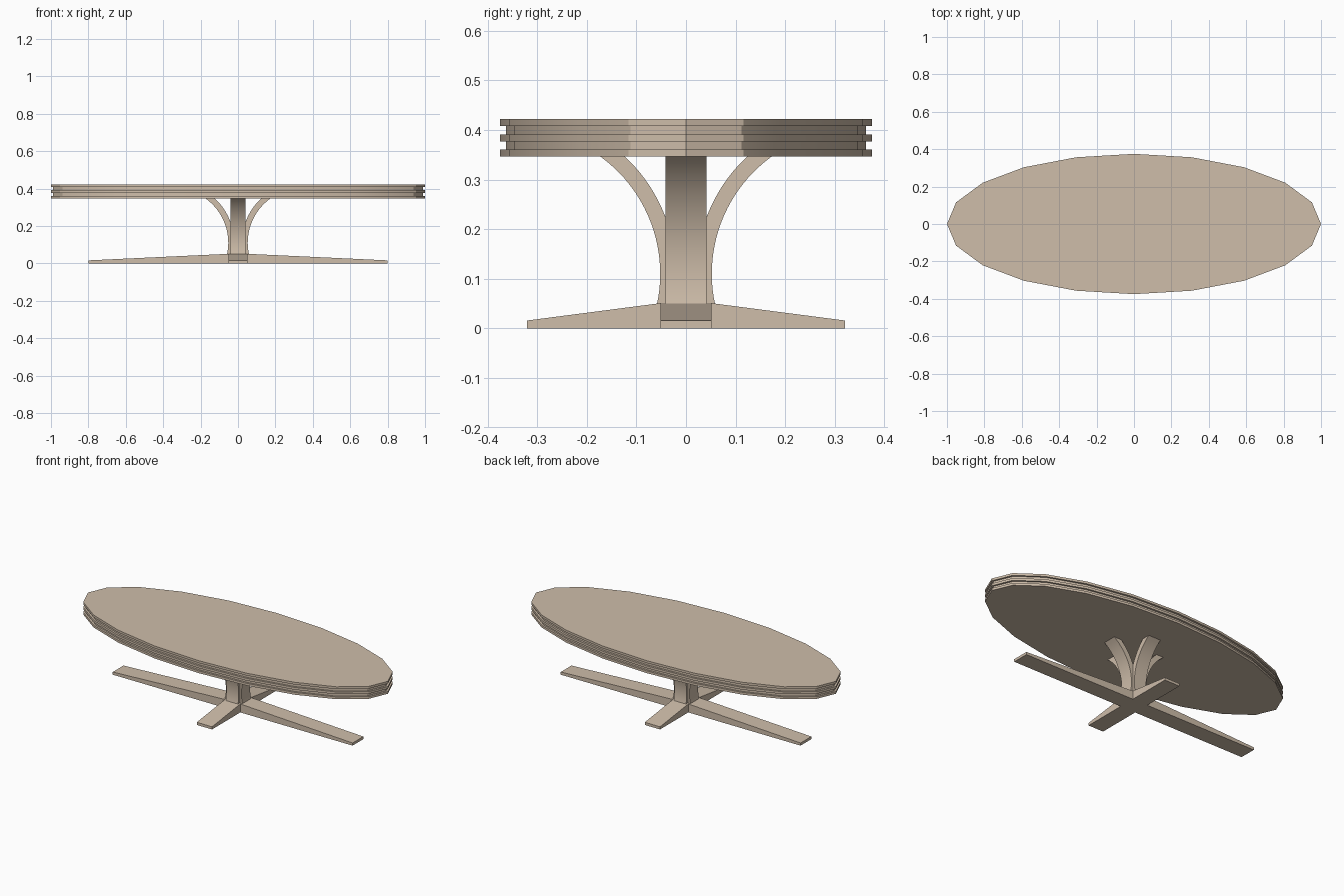
import bpy, bmesh, math

if "Cube" in bpy.data.objects:
    bpy.data.objects.remove(bpy.data.objects["Cube"])

wood = bpy.data.materials.new("wood")
wood.diffuse_color = (0.62, 0.51, 0.40, 1)
wood.use_nodes = True
wood.node_tree.nodes["Principled BSDF"].inputs["Base Color"].default_value = wood.diffuse_color


def make_object(name, bm, smooth=False):
    bmesh.ops.recalc_face_normals(bm, faces=bm.faces)
    mesh = bpy.data.meshes.new(name)
    bm.to_mesh(mesh)
    bm.free()
    mesh.materials.append(wood)
    obj = bpy.data.objects.new(name, mesh)
    bpy.context.collection.objects.link(obj)
    if smooth:
        bpy.ops.object.select_all(action='DESELECT')
        obj.select_set(True)
        bpy.context.view_layer.objects.active = obj
        bpy.ops.object.shade_smooth_by_angle(angle=math.radians(30))
    return obj


def loft(bm, rings):
    # closed rings of points, bridged and capped
    rings = [[bm.verts.new(p) for p in ring] for ring in rings]
    for a, b in zip(rings, rings[1:]):
        for i in range(len(a)):
            j = (i + 1) % len(a)
            bm.faces.new((a[i], a[j], b[j], b[i]))
    bm.faces.new(rings[0])
    bm.faces.new(rings[-1])


# Tabletop: 20-sided oval with two grooves round the edge
SIDES, GROOVE = 20, 0.012
edge = [(0.347, 0), (0.361, 0), (0.361, GROOVE), (0.377, GROOVE), (0.377, 0),
        (0.391, 0), (0.391, GROOVE), (0.408, GROOVE), (0.408, 0), (0.422, 0)]
bm = bmesh.new()
loft(bm, [[((1 - g) * math.cos(2 * math.pi * i / SIDES),
            (0.375 - g) * math.sin(2 * math.pi * i / SIDES), z)
           for i in range(SIDES)] for z, g in edge])
make_object("tabletop", bm, smooth=True)

# Cross-shaped foot: four tapering arms around a flat centre
W, HUB_Z, TIP_Z = 0.051, 0.051, 0.016
bm = bmesh.new()
corners = [(W, -W), (W, W), (-W, W), (-W, -W)]
top = [bm.verts.new((x, y, HUB_Z)) for x, y in corners]
low = [bm.verts.new((x, y, 0)) for x, y in corners]
bm.faces.new(top)
outline = []
for k, reach in enumerate((0.8, 0.32, 0.8, 0.32)):
    c, s = round(math.cos(k * math.pi / 2)), round(math.sin(k * math.pi / 2))
    tip = [[bm.verts.new((c * reach - s * t, s * reach + c * t, z)) for t in (-W, W)]
           for z in (0, TIP_Z)]
    n = (k + 1) % 4
    (b0, b1), (t0, t1) = tip
    bm.faces.new((top[k], t0, t1, top[n]))
    bm.faces.new((b0, b1, t1, t0))
    bm.faces.new((low[k], b0, t0, top[k]))
    bm.faces.new((low[n], top[n], t1, b1))
    outline += [low[k], b0, b1]
bm.faces.new(outline)
make_object("cross_foot", bm)

# Four curved struts between foot and top, following concentric arcs
HALF, CX, CZ, R_OUT, R_IN, STEPS = 0.041, 0.3445, 0.11, 0.2925, 0.324, 20
for k, name in enumerate(("right", "back", "left", "front")):
    c, s = round(math.cos(k * math.pi / 2)), round(math.sin(k * math.pi / 2))
    rings = []
    for i in range(STEPS + 1):
        z = 0.046 + (0.348 - 0.046) * i / STEPS
        xo, xi = (CX - math.sqrt(r * r - (z - CZ) ** 2) for r in (R_OUT, R_IN))
        rings.append([(c * x - s * t, s * x + c * t, z) for x, t in
                      ((xi, -HALF), (xo, -HALF), (xo, HALF), (xi, HALF))])
    bm = bmesh.new()
    loft(bm, rings)
    make_object(name + "_strut", bm, smooth=True)
